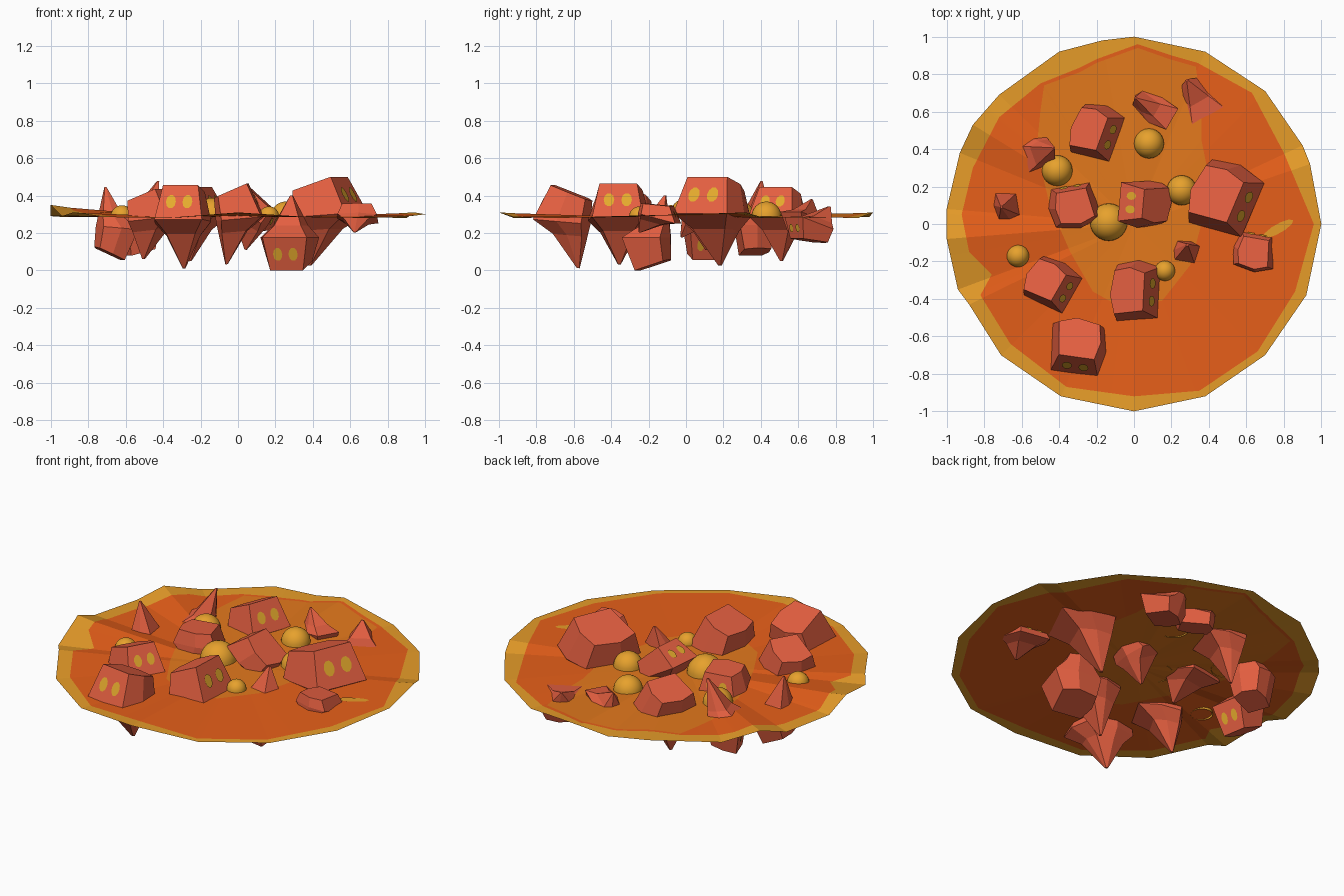
import bpy, bmesh, math
from mathutils import Vector, Matrix

if "Cube" in bpy.data.objects:
    bpy.data.objects.remove(bpy.data.objects["Cube"])


def material(name, r, g, b):
    m = bpy.data.materials.new(name)
    m.diffuse_color = (r, g, b, 1)
    m.use_nodes = True
    m.node_tree.nodes["Principled BSDF"].inputs["Base Color"].default_value = m.diffuse_color
    return m


RIM = material("golden oil rim", 0.80, 0.335, 0.022)
BROTH = material("red orange broth", 0.80, 0.115, 0.010)
CENTRE = material("orange broth", 0.77, 0.19, 0.012)
OIL = material("golden bubble", 0.80, 0.36, 0.026)
TOMATO = material("tomato red", 0.78, 0.115, 0.052)
SEED = material("seed yellow", 0.78, 0.40, 0.026)


def finish(name, bm, mats):
    me = bpy.data.meshes.new(name)
    bm.to_mesh(me)
    bm.free()
    for m in mats:
        me.materials.append(m)
    ob = bpy.data.objects.new(name, me)
    bpy.context.collection.objects.link(ob)
    return ob


# --- Liquid surface: thin sheet with a faceted outline and three colour zones
outline = [(1, 0, .30), (.94, .32, .31), (.9, .42, .28), (.7, .71, .285), (.38, .92, .28),
           (0, 1, .31), (-.17, .98, .285), (-.4, .92, .30), (-.72, .69, .285), (-.86, .53, .33),
           (-.93, .38, .285), (-1, .08, .29), (-1, -.08, .35), (-.94, -.35, .29),
           (-.88, -.43, .31), (-.71, -.7, .285), (-.39, -.92, .28), (0, -1, .31),
           (.38, -.92, .285), (.7, -.7, .28), (.92, -.38, .29)]
broth_edge = [(.96, 0), (.8, .38), (.63, .7), (.34, .86), (.2, .9), (.02, .96), (-.2, .88),
              (-.3, .83), (-.5, .75), (-.72, .57), (-.86, .3), (-.92, .05), (-.88, -.15),
              (-.76, -.27), (-.82, -.38), (-.66, -.64), (-.36, -.87), (0, -.92),
              (.35, -.89), (.66, -.68), (.86, -.36)]
centre_edge = [(.36, 0), (.4, .25), (.36, .45), (.36, .6), (.33, .84), (.19, .88), (.02, .94),
               (-.2, .86), (-.29, .81), (-.48, .74), (-.5, .6), (-.52, .4), (-.45, .1),
               (-.34, -.15), (-.22, -.36), (-.06, -.45), (.15, -.41), (.3, -.22)]


def ray_hit(poly, a):
    """Where a ray from the middle at angle a crosses the polygon: radius, height."""
    d = Vector((math.cos(a), math.sin(a)))
    for p, q in zip(poly, poly[1:] + poly[:1]):
        e = Vector((q[0] - p[0], q[1] - p[1]))
        den = d.x * e.y - d.y * e.x
        if abs(den) < 1e-9:
            continue
        r = (p[0] * e.y - p[1] * e.x) / den
        t = (p[0] * d.y - p[1] * d.x) / den
        if r > 0 and -1e-6 <= t <= 1 + 1e-6:
            return r, (p[2] + (q[2] - p[2]) * t if len(p) > 2 else 0)
    return 0.5, 0.28


angles = sorted({round(math.atan2(p[1], p[0]) % math.tau, 4)
                 for poly in (outline, broth_edge, centre_edge) for p in poly})
MID = 0.287
bm = bmesh.new()
hub = bm.verts.new((0, 0, MID))
spokes = []
for a in angles:
    R, zr = ray_hit(outline, a)
    r2 = min(ray_hit(broth_edge, a)[0], R - .02)
    r1 = min(ray_hit(centre_edge, a)[0], r2 - .01)
    spokes.append([bm.verts.new((r * math.cos(a), r * math.sin(a),
                                 MID + (zr - MID) * (r / R) ** 2.5)) for r in (r1, r2, R)])
for s, t in zip(spokes, spokes[1:] + spokes[:1]):
    bm.faces.new((hub, s[0], t[0])).material_index = 0
    for i in (0, 1):
        bm.faces.new((s[i], s[i + 1], t[i + 1], t[i])).material_index = i + 1
finish("soup_surface", bm, [CENTRE, BROTH, RIM])

# --- Oil streak floating near the right side
bm = bmesh.new()
bm.faces.new([bm.verts.new((.77 + .08 * math.cos(t) - .012 * math.sin(t),
                            -.025 + .045 * math.cos(t) + .022 * math.sin(t), .299))
              for t in (k * math.tau / 10 for k in range(10))])
finish("oil_streak", bm, [RIM])

# --- Oil bubbles: smooth domes resting on the surface
for i, (x, y, r) in enumerate([(-.41, .285, .082), (.08, .43, .08), (.255, .18, .08),
                               (-.135, .01, .1), (-.62, -.17, .06), (.165, -.25, .054)]):
    bm = bmesh.new()
    bmesh.ops.create_uvsphere(bm, u_segments=24, v_segments=16, radius=r)
    bmesh.ops.delete(bm, geom=[v for v in bm.verts if v.co.z < -1e-4], context='VERTS')
    for f in bm.faces:
        f.smooth = True
    ob = finish(f"oil_bubble_{i + 1}", bm, [OIL])
    ob.location = (x, y, .288)

# --- Tomato chunks: skin cap, seeded cut side, hollow underside, tip leaning back
hexagon = [(.5, -.4), (.5, .4), (.05, .5), (-.4, .42), (-.5, -.1), (-.35, -.5)]
# rings: height, scale, shift away from the cut side
rings = [(.5, .74, -.13), (.06, 1, 0), (-.1, .6, -.17), (-.5, .05, -.36)]


def chunk(name, loc, size, turn, tilt, flip):
    bm = bmesh.new()
    M = (Matrix.Translation(loc) @ Matrix.Rotation(math.radians(turn), 4, 'Z')
         @ Matrix.Rotation(math.radians(tilt + 180 * flip), 4, 'Y')
         @ Matrix.Diagonal((*size, 1)))
    # the cap is one plane, sloping down towards the skin at the back
    loops = [[bm.verts.new(M @ Vector((x * s + dx, y * s, z - (.15 * (.5 - x) if k == 0 else 0))))
              for x, y in hexagon]
             for k, (z, s, dx) in enumerate(rings)]
    bm.faces.new(loops[0])
    bm.faces.new(loops[-1][::-1])
    for a, b in zip(loops, loops[1:]):
        for i in range(6):
            j = (i + 1) % 6
            bm.faces.new((a[i], b[i], b[j], a[j]))
    bmesh.ops.recalc_face_normals(bm, faces=bm.faces[:])
    # two oval seeds lying on the cut side
    p = [loops[0][0].co, loops[0][1].co, loops[1][1].co, loops[1][0].co]
    c = sum(p, Vector()) / 4
    along = (p[1] - p[0]) * .5 + (p[2] - p[3]) * .5
    down = (p[3] + p[2] - p[0] - p[1]) / 2
    n = along.cross(down).normalized()
    if n.dot(c - M.translation) < 0:
        n = -n
    for k in (-.2, .2):
        vs = [bm.verts.new(c + n * .006 + along * (k + .12 * math.cos(t)) + down * .2 * math.sin(t))
              for t in (q * math.tau / 10 for q in range(10))]
        f = bm.faces.new(vs)
        f.material_index = 1
        f.normal_update()
        if f.normal.dot(n) < 0:
            f.normal_flip()
    finish(name, bm, [TOMATO, SEED])


# x, y, z, width, depth, height, turn, tilt, upside down
chunks = [(-.2, .49, .25, .24, .31, .38, -20, -8, 0), (.1, .62, .3, .24, .16, .2, 150, 12, 1),
          (.34, .67, .26, .22, .24, .23, 120, 20, 1), (-.52, .37, .28, .2, .22, .42, 20, 8, 1),
          (-.65, .1, .25, .21, .24, .38, 190, -5, 1), (-.32, .09, .28, .24, .27, .26, 100, 15, 0),
          (.03, .11, .29, .27, .26, .3, 175, -30, 0), (.48, .14, .265, .34, .39, .46, -23, -4, 0),
          (.27, -.2, .2, .25, .3, .4, 80, 0, 1), (.64, -.15, .27, .22, .23, .18, 80, 15, 0),
          (-.44, -.32, .25, .26, .27, .36, -30, -6, 0), (.01, -.36, .25, .25, .34, .42, -3, -5, 0),
          (-.3, -.66, .235, .29, .32, .43, -98, -5, 0)]
for i, (x, y, z, w, d, h, turn, tilt, flip) in enumerate(chunks):
    chunk(f"tomato_chunk_{i + 1}", (x, y, z), (w, d, h), turn, tilt, flip)
